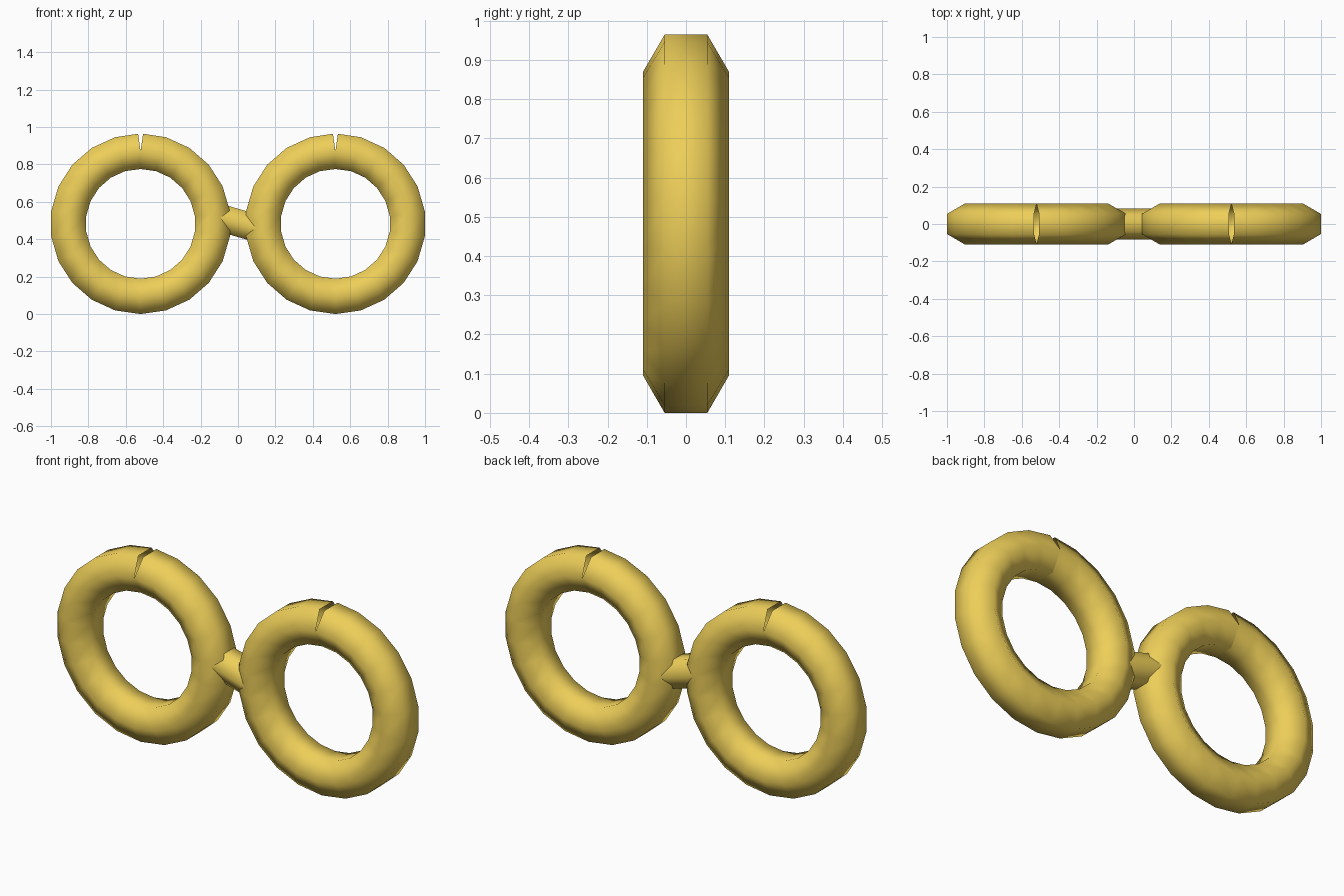
import bpy, bmesh
from math import sin, cos, pi
from mathutils import Vector

if "Cube" in bpy.data.objects:
    bpy.data.objects.remove(bpy.data.objects["Cube"])

MAJOR, MINOR, SEGMENTS, CENTRE_X, CENTRE_Z = 0.388, 0.109, 22, 0.521, 0.4825

gold = bpy.data.materials.new("gold")
gold.diffuse_color = (0.85, 0.62, 0.10, 1)
gold.use_nodes = True
gold.node_tree.nodes["Principled BSDF"].inputs["Base Color"].default_value = gold.diffuse_color


def hex_tube(name, sections, radius):
    """Open six-sided tube; each section is (centre, in-plane normal)."""
    bm = bmesh.new()
    rings = []
    for centre, normal in sections:
        rings.append([bm.verts.new(centre + radius * (Vector((0, cos(k * pi / 3), 0))
                                                      + normal * sin(k * pi / 3)))
                      for k in range(6)])
    for a, b in zip(rings, rings[1:]):
        for k in range(6):
            j = (k + 1) % 6
            bm.faces.new((a[k], b[k], b[j], a[j]))
    bmesh.ops.recalc_face_normals(bm, faces=bm.faces)
    for f in bm.faces:
        f.smooth = True
    mesh = bpy.data.meshes.new(name)
    bm.to_mesh(mesh)
    bm.free()
    mesh.materials.append(gold)
    obj = bpy.data.objects.new(name, mesh)
    bpy.context.collection.objects.link(obj)
    return obj


def radial(angle):
    return Vector((sin(angle), 0, cos(angle)))


# Rings: the end sections tilt half a step, leaving the small notch on top
step = 2 * pi / SEGMENTS
for side, name in ((-1, "left_ring"), (1, "right_ring")):
    sections = []
    for i in range(SEGMENTS + 1):
        tilt = step / 2 if i == 0 else -step / 2 if i == SEGMENTS else 0
        sections.append((radial(i * step) * MAJOR, radial(i * step + tilt)))
    ring = hex_tube(name, sections, MINOR)
    ring.location = (side * CENTRE_X, 0, CENTRE_Z)

# Bridge: short slanted bar joining the rings
start, end = Vector((-0.135, 0, 0.527)), Vector((0.135, 0, 0.448))
axis = (end - start).normalized()
normal = Vector((-axis.z, 0, axis.x))
hex_tube("bridge", [(start, normal), (end, normal)], 0.084)
